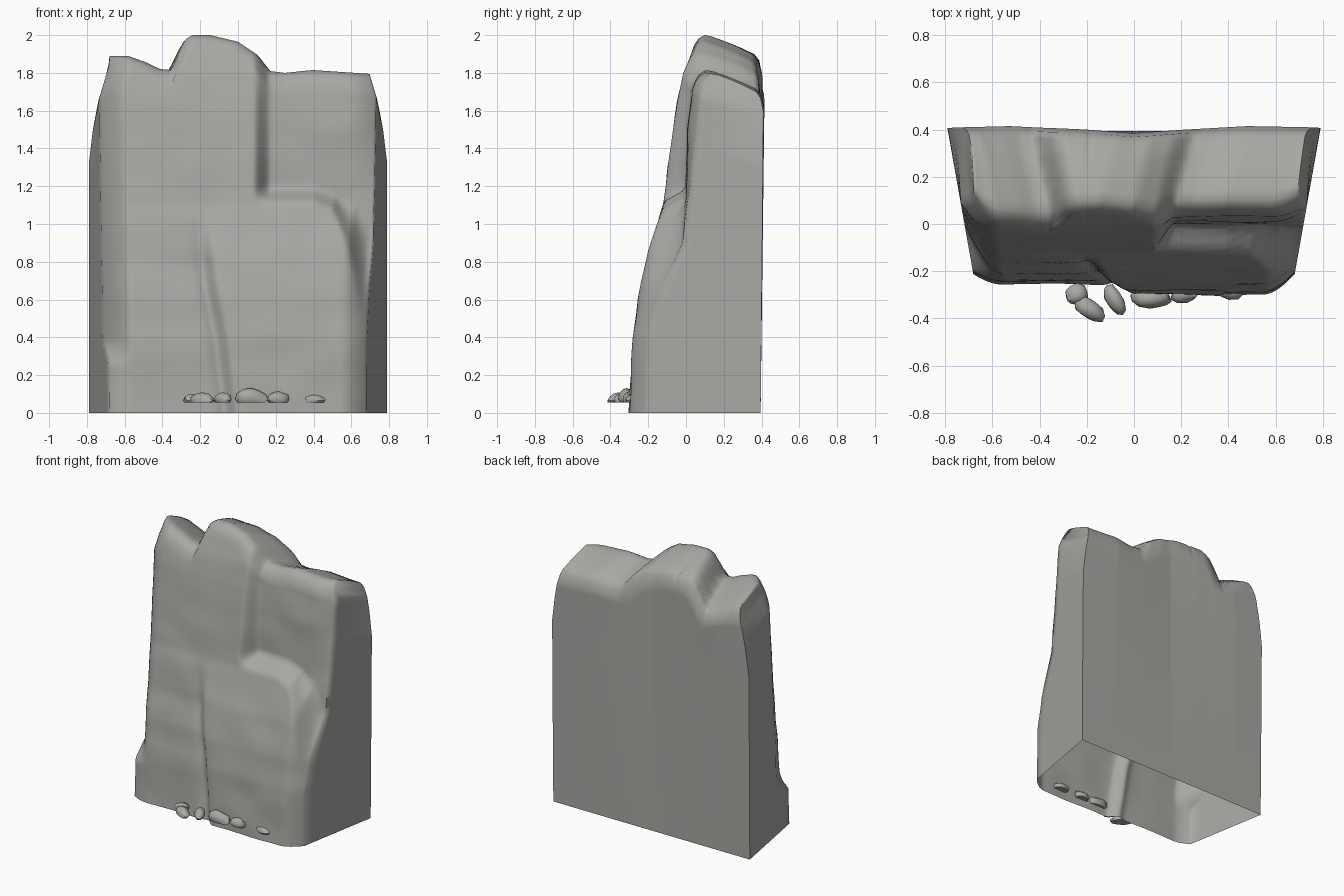
import bpy, bmesh, math
from mathutils import Vector, Matrix, noise

cube = bpy.data.objects.get("Cube")
if cube:
    bpy.data.objects.remove(cube)

stone = bpy.data.materials.new("grey_stone")
stone.use_nodes = True
colour = (0.39, 0.39, 0.37, 1)
stone.diffuse_color = colour
stone.node_tree.nodes["Principled BSDF"].inputs["Base Color"].default_value = colour


def interp(pts, v):
    """Piecewise linear curve through (input, output) points."""
    if v <= pts[0][0]:
        return pts[0][1]
    for (a, p), (b, q) in zip(pts, pts[1:]):
        if v <= b:
            return p + (q - p) * (v - a) / (b - a)
    return pts[-1][1]


def step(a, b, v):
    t = min(max((v - a) / (b - a), 0), 1)
    return t * t * (3 - 2 * t)


def mix(a, b, t):
    return a + (b - a) * t


# Shape curves of the cliff
SKYLINE = [(-.7, 1.89), (-.6, 1.89), (-.5, 1.855), (-.42, 1.82), (-.355, 1.815), (-.33, 1.89), (-.29, 1.975),
           (-.25, 2), (-.15, 2), (0, 1.965), (.1, 1.9), (.17, 1.81), (.25, 1.8), (.4, 1.815), (.7, 1.795)]
FACE = [(0, -.3), (.4, -.28), (.6, -.255), (.85, -.2), (1.1, -.12), (1.4, -.08), (1.65, -.045), (1.8, -.01), (1.9, .025)]
RECESS = [(.8, -.02), (1.2, 0), (1.5, .01), (1.7, .03)]
LEDGE = [(.4, 1.15), (.5, 1.11), (.6, .98), (.68, .74)]
CRACK = [(0, -.06), (.4, -.11), (.7, -.17), (1, -.2)]
LEFT_CORNER = [(0, -.21), (.27, -.2), (.37, -.02), (1, .03), (1.8, .1)]
RIGHT_CORNER = [(0, -.21), (.4, -.2), (.6, -.15), (.9, -.02), (1.2, .02), (1.7, .08)]
OUTLINE = [(1.32, .79), (1.5, .768), (1.65, .74), (1.75, .71), (1.85, .68)]
BACK = [(-.7, .41), (-.5, .415), (-.2, .4), (0, .385), (.2, .4), (.45, .415), (.7, .41)]
# across the top: share of the depth, drop below the skyline
CREST = [(.04, .055), (.1, .02), (.19, 0), (.3, .008), (.5, .035), (.7, .065), (.9, .1), (.97, .135)]


def front(x, z):
    y = interp(FACE, z)
    # left block set back behind the crack
    d = x - interp(CRACK, z)
    fade = 1 - step(.75, 1.1, z)
    y += fade * (.045 * (1 - step(-.03, .06, d)) + .02 * math.exp(-(d / .045) ** 2))
    # recessed upper right face above the ledge
    band = .045 + .2 * step(.5, .7, x)
    ledge = interp(LEDGE, x)
    y = mix(y, interp(RECESS, z), step(.08, .17, x) * step(ledge - band, ledge + band, z))
    # rounded corners
    left = min(max((-.57 - x) / .13, 0), 1) ** 2
    right = min(max((x - .57) / .13, 0), 1) ** 2
    y = mix(y, max(y, interp(LEFT_CORNER, z)), left)
    y = mix(y, max(y, interp(RIGHT_CORNER, z)), right)
    return y + .008 * noise.noise(Vector((x * 4, 0, z * 5)))


def half_width(y, z):
    return min(.68 + .11 * (y + .22) / .62, interp(OUTLINE, z))


def column(u):
    """Points up the front, over the top and down the back."""
    x = u * .7
    top = interp(SKYLINE, x)
    shoulder, wall = top - .1, top - .2
    pts = [(front(x, shoulder * i / ROWS), shoulder * i / ROWS) for i in range(ROWS + 1)]
    y0 = pts[-1][0]
    back = interp(BACK, x)
    for f, drop in CREST:
        # the notch and step run diagonally across the top
        h = interp(SKYLINE, x + (f - .2) * (.08 if x < -.2 else -.1))
        pts.append((mix(y0, back - .005, f), h - drop))
    pts += [(mix(.395, back, i / ROWS), wall * i / ROWS) for i in range(ROWS, -1, -1)]
    return [Vector((u * half_width(y, z), y, z)) for y, z in pts]


# Cliff: columns skinned into a shell, open underneath
ROWS, COLS = 70, 120
bm = bmesh.new()
grid = [[bm.verts.new(p) for p in column(2 * c / COLS - 1)] for c in range(COLS + 1)]
for a, b in zip(grid, grid[1:]):
    for k in range(len(a) - 1):
        bm.faces.new((a[k], b[k], b[k + 1], a[k + 1]))
# side walls, cut into strips so the rounded corners shade evenly
cross = []
for side in (grid[0], grid[-1]):
    n = len(side)
    for k in range(n // 2 - 1):
        bm.faces.new((side[k], side[k + 1], side[n - 2 - k], side[n - 1 - k]))
    cross += [bm.edges.get((side[k], side[n - 1 - k])) for k in range(ROWS + 1)]
bmesh.ops.subdivide_edges(bm, edges=cross, cuts=8, use_grid_fill=True)
bmesh.ops.recalc_face_normals(bm, faces=bm.faces)


def finish(name, bm, angle):
    mesh = bpy.data.meshes.new(name)
    bm.to_mesh(mesh)
    bm.free()
    mesh.materials.append(stone)
    ob = bpy.data.objects.new(name, mesh)
    bpy.context.collection.objects.link(ob)
    bpy.ops.object.select_all(action='DESELECT')
    ob.select_set(True)
    bpy.context.view_layer.objects.active = ob
    bpy.ops.object.shade_smooth_by_angle(angle=math.radians(angle))


finish("cliff", bm, 75)

# Pebbles along the foot, flat underneath: x, y, radii, height, turn
PEBBLES = [(-.24, -.3, .05, .045, .045, 0), (-.19, -.36, .08, .042, .05, -35), (-.082, -.32, .036, .075, .055, 28),
           (.07, -.315, .09, .045, .075, 0), (.215, -.295, .06, .04, .06, 10), (.405, -.285, .062, .035, .045, -5)]
for i, (x, y, rx, ry, h, turn) in enumerate(PEBBLES):
    bm = bmesh.new()
    bmesh.ops.create_icosphere(bm, subdivisions=2, radius=1)
    for v in bm.verts:
        v.co *= 1 + .22 * noise.noise(v.co * 1.3 + Vector((i * 7, 0, 0)))
        v.co.z = max(v.co.z, -.3)
    place = (Matrix.Translation((x, y, .055 + h * .23)) @ Matrix.Rotation(math.radians(turn), 4, 'Z')
             @ Matrix.Diagonal((rx, ry, h * .77, 1)))
    bm.transform(place)
    finish(f"pebble_{i + 1}", bm, 40)
